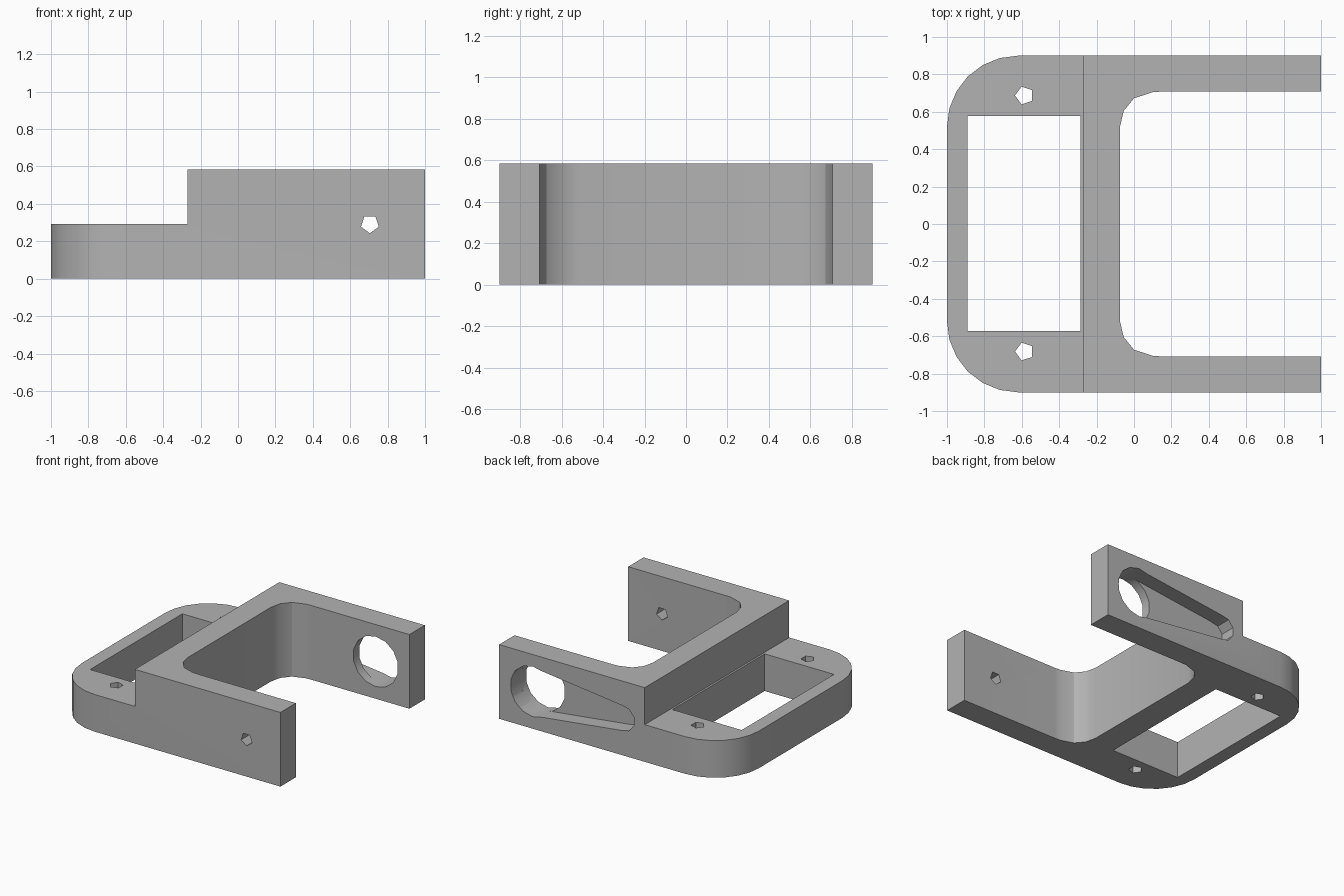
import bpy
import bmesh
from math import cos, sin, pi, radians
from mathutils import Vector

cube = bpy.data.objects.get("Cube")
if cube:
    bpy.data.objects.remove(cube, do_unlink=True)

HEIGHT, STEP_Z, STEP_X = 0.585, 0.293, -0.27
HALF_Y, INNER_Y = 0.9, 0.708
PIVOT = (0.705, 0.293)

grey = bpy.data.materials.new("plain grey")
grey.use_nodes = True
grey.diffuse_color = (0.45, 0.45, 0.45, 1)
grey.node_tree.nodes["Principled BSDF"].inputs["Base Color"].default_value = (0.45, 0.45, 0.45, 1)


def arc(cx, cy, r, start, end, steps):
    """Points along an arc, angles in degrees."""
    return [(cx + r * cos(radians(start + (end - start) * i / steps)),
             cy + r * sin(radians(start + (end - start) * i / steps)))
            for i in range(steps + 1)]


def prism(name, outline, low, high, axis="Z"):
    """Extrude an outline along z, or an (x, z) outline along y."""
    bm = bmesh.new()
    place = (lambda p: (p[0], p[1], low)) if axis == "Z" else (lambda p: (p[0], low, p[1]))
    face = bm.faces.new([bm.verts.new(place(p)) for p in outline])
    moved = bmesh.ops.extrude_face_region(bm, geom=[face])["geom"]
    shift = Vector((0, 0, high - low)) if axis == "Z" else Vector((0, high - low, 0))
    bmesh.ops.translate(bm, vec=shift, verts=[g for g in moved if isinstance(g, bmesh.types.BMVert)])
    bmesh.ops.recalc_face_normals(bm, faces=bm.faces)
    mesh = bpy.data.meshes.new(name)
    bm.to_mesh(mesh)
    bm.free()
    obj = bpy.data.objects.new(name, mesh)
    bpy.context.collection.objects.link(obj)
    return obj


def rectangle(x0, x1, y0, y1):
    return [(x0, y0), (x1, y0), (x1, y1), (x0, y1)]


def polygon(cx, cy, r, sides, start):
    return arc(cx, cy, r, start, start + 360, sides)[:-1]


# Bracket outline: back half, mirrored to the front half
half = [(-0.075, 0.52), (-0.055, 0.605), (0.0, 0.672), (0.1, 0.705), (0.15, INNER_Y),
        (1, INNER_Y), (1, HALF_Y)] + arc(-0.62, 0.52, 0.38, 90, 180, 6)
outline = half + [(x, -y) for x, y in reversed(half)]
bracket = prism("bracket", outline, 0, HEIGHT)
bracket.data.materials.append(grey)

# Step down to the low plate, and the window through it
cutters = [
    prism("step_cutter", rectangle(-1.2, STEP_X, -1.2, 1.2), STEP_Z, 1),
    prism("window_cutter", rectangle(-0.89, -0.285, -0.573, 0.577), -0.2, 1),
]

# Screw holes in the plate
for y in (-0.682, 0.687):
    cutters.append(prism("screw_cutter", polygon(-0.586, y, 0.05, 5, 180), -0.2, 1))

# Small pivot hole in the front arm, large round hole in the back arm
cutters.append(prism("pivot_cutter", polygon(*PIVOT, 0.05, 5, -90), -1.1, -0.5, "Y"))
cutters.append(prism("round_cutter", polygon(*PIVOT, 0.198, 14, 90), 0.5, 1.1, "Y"))

# Tapered pocket in the outside of the back arm
pocket = arc(*PIVOT, 0.195, -83, 83, 6) + arc(-0.08, PIVOT[1], 0.1, 83, 277, 5)
cutters.append(prism("pocket_cutter", pocket, 0.78, 1.1, "Y"))

bpy.ops.object.select_all(action="DESELECT")
bpy.context.view_layer.objects.active = bracket
bracket.select_set(True)
for cutter in cutters:
    cut = bracket.modifiers.new(cutter.name, "BOOLEAN")
    cut.operation, cut.solver, cut.object = "DIFFERENCE", "EXACT", cutter
    bpy.ops.object.modifier_apply(modifier=cut.name)
    bpy.data.objects.remove(cutter, do_unlink=True)

bpy.ops.object.shade_smooth_by_angle(angle=radians(29))
